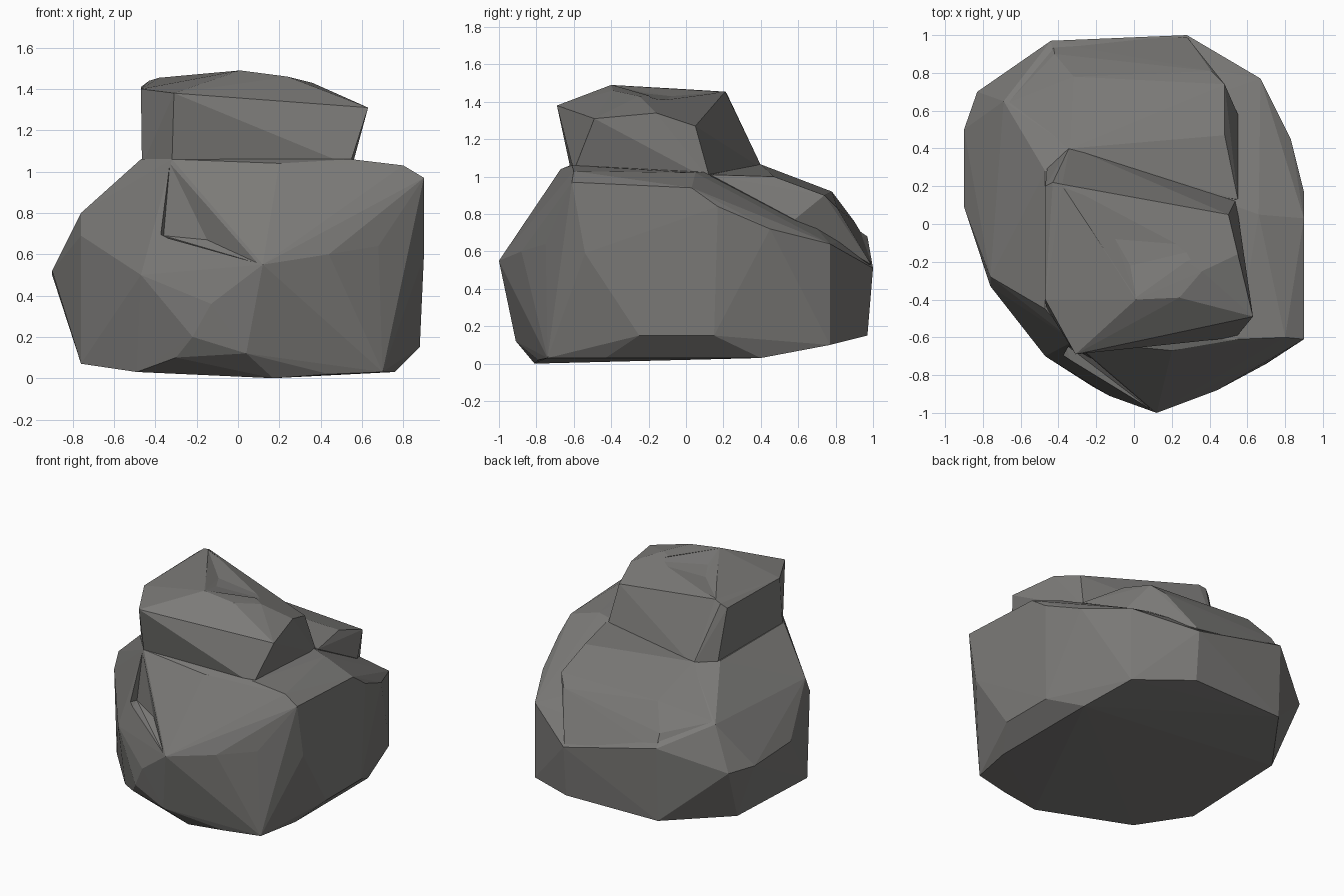
import bpy, bmesh

stone = bpy.data.materials.new("warm grey stone")
stone.diffuse_color = (0.2, 0.196, 0.188, 1)


def hull(name, points):
    """Faceted stone chunk: the convex hull of a few corner points."""
    bm = bmesh.new()
    for p in points:
        bm.verts.new(p)
    bmesh.ops.convex_hull(bm, input=bm.verts[:])
    loose = [v for v in bm.verts if not v.link_faces]
    bmesh.ops.delete(bm, geom=loose, context='VERTS')
    bmesh.ops.recalc_face_normals(bm, faces=bm.faces[:])
    me = bpy.data.meshes.new(name)
    bm.to_mesh(me)
    bm.free()
    me.materials.append(stone)
    ob = bpy.data.objects.new(name, me)
    bpy.context.collection.objects.link(ob)
    return ob


def combine(target, other, operation):
    """Apply a boolean and remove the helper."""
    mod = target.modifiers.new(operation, 'BOOLEAN')
    mod.operation, mod.object, mod.solver = operation, other, 'EXACT'
    bpy.context.view_layer.objects.active = target
    bpy.ops.object.modifier_apply(modifier=mod.name)
    bpy.data.objects.remove(other)


# Main boulder: underside rim, widest belt, shoulder
rim = [(0.17, -0.81, 0), (-0.49, -0.59, 0.03), (-0.76, -0.30, 0.07),
       (-0.30, -0.77, 0.10), (0.04, -0.91, 0.12), (-0.22, -0.86, 0.20),
       (0.44, -0.79, 0.02), (0.70, -0.74, 0.03), (0.76, -0.43, 0.03),
       (0.76, 0.40, 0.03), (0.88, -0.25, 0.15), (0.88, 0.15, 0.15),
       (0.67, 0.77, 0.10), (0.28, 0.97, 0.15), (-0.44, 0.95, 0.15),
       (-0.76, 0.50, 0.10)]
belt = [(0.12, -1.0, 0.55), (0.44, -0.88, 0.60), (0.68, -0.75, 0.64),
        (0.90, -0.54, 0.59), (-0.13, -0.91, 0.36), (-0.47, -0.70, 0.50),
        (-0.76, -0.33, 0.69), (0.83, 0.45, 0.72), (0.67, 0.77, 0.64),
        (0.28, 1.0, 0.51), (-0.44, 0.97, 0.68), (-0.83, 0.70, 0.50),
        (-0.90, 0.50, 0.50), (-0.90, 0.09, 0.52)]
shoulder = [(0.90, -0.61, 0.97), (0.90, 0.03, 0.94), (0.90, 0.17, 0.84),
            (0.80, -0.60, 1.03), (0.66, 0.05, 1.02), (0.55, -0.61, 1.06),
            (0.20, -0.67, 1.04), (-0.32, -0.62, 1.06), (-0.47, -0.45, 1.06),
            (-0.76, -0.28, 0.80), (-0.47, 0.28, 1.06), (-0.34, 0.41, 1.06),
            (-0.69, 0.65, 0.80)]
boulder = hull("boulder", rim + belt + shoulder)

# Raised back shelf with a steep right-hand wall
shelf = hull("back_shelf", [
    (0.55, 0.13, 1.01), (0.48, 0.47, 1.00), (0.55, 0.58, 0.77),
    (0.48, 0.74, 0.90), (0.41, 0.81, 0.83), (0.28, 0.99, 0.53),
    (-0.32, 0.78, 0.92), (-0.42, 0.90, 0.76), (-0.43, 0.96, 0.66),
    (-0.67, 0.64, 0.81), (-0.34, 0.40, 1.065), (-0.45, 0.27, 1.065),
    (0.0, 0.0, 0.5)])
combine(boulder, shelf, 'UNION')

# Chipped hollow on the front left
chip = hull("chip_cutter", [
    (-0.33, -0.62, 1.04), (0.10, -0.99, 0.555), (-0.15, -0.75, 0.67),
    (-0.36, -0.64, 0.69), (-0.50, -1.20, 0.75), (-0.20, -1.20, 0.60)])
combine(boulder, chip, 'DIFFERENCE')

# Overhanging slab on top, sloping down to the back
cap = hull("top_slab", [
    (-0.32, -0.615, 1.03), (0.54, -0.60, 1.03), (0.54, 0.13, 0.98),
    (-0.34, 0.41, 1.04), (-0.46, 0.30, 1.03), (-0.465, -0.44, 1.03),
    (-0.31, -0.69, 1.38), (0.63, -0.49, 1.31), (0.55, -0.16, 1.34),
    (0.50, 0.05, 1.27), (0.01, -0.40, 1.49), (0.24, -0.39, 1.46),
    (0.36, -0.25, 1.43), (-0.43, 0.22, 1.44), (-0.38, 0.21, 1.455),
    (-0.47, -0.40, 1.40), (-0.47, 0.20, 1.41)])
combine(boulder, cap, 'UNION')

# Shallow dip in the top of the slab
dip = hull("dip_cutter", [
    (0.01, -0.39, 1.488), (-0.38, 0.20, 1.453), (0.40, -0.12, 1.40),
    (-0.10, -0.08, 1.43), (0.20, -0.08, 1.43), (-0.02, -0.22, 1.445),
    (0.0, -0.1, 1.7)])
combine(boulder, dip, 'DIFFERENCE')
